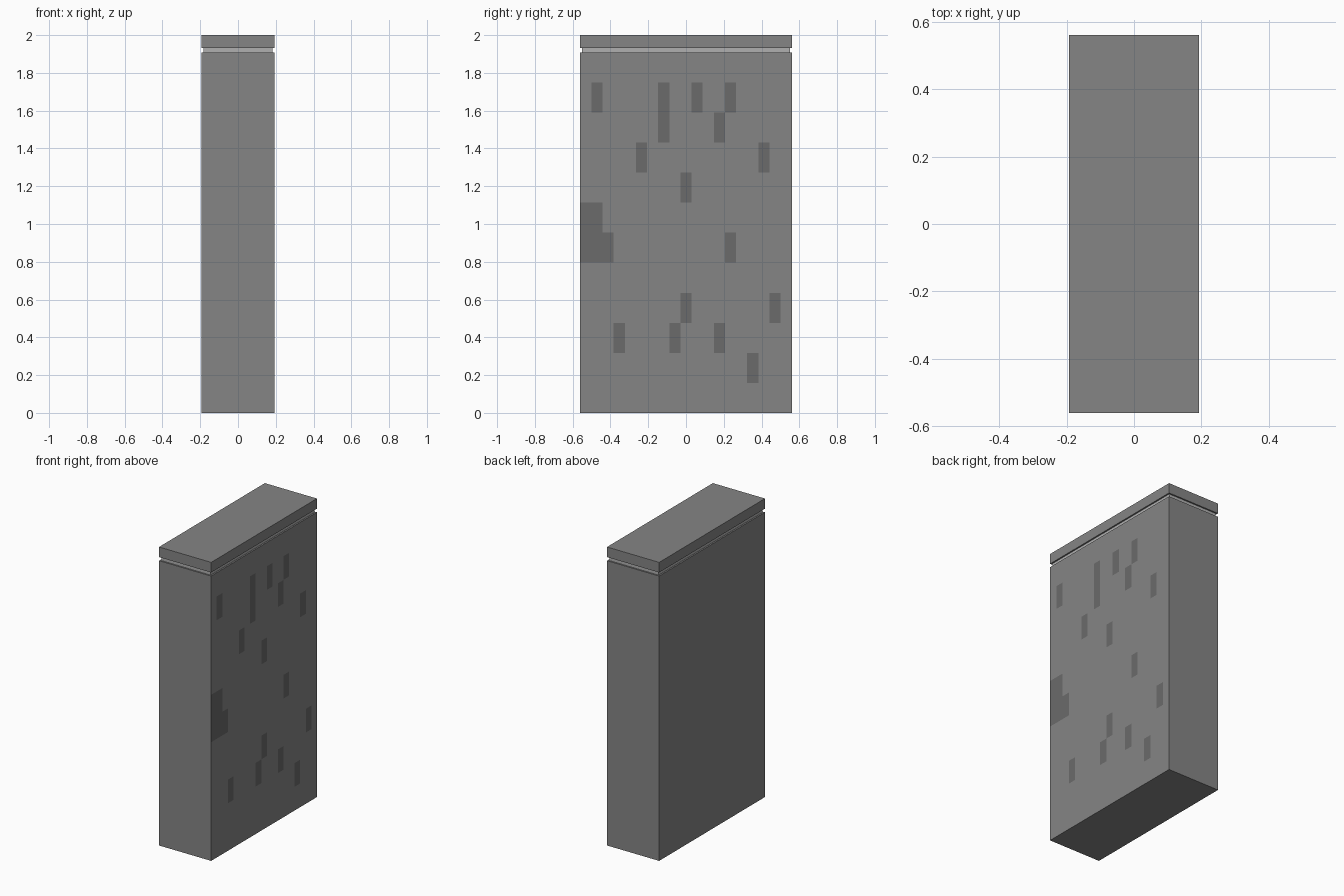
import bpy, bmesh
from mathutils import Vector

if "Cube" in bpy.data.objects:
    bpy.data.objects.remove(bpy.data.objects["Cube"])

HX, HY = 0.193, 0.56          # half depth and half width
BODY_TOP, CAP_BOTTOM, TOP = 1.908, 1.932, 2.0
COLS, ROWS = 19, 12           # window grid on the right side
CW, RH = 2 * HY / COLS, BODY_TOP / ROWS


def material(name, value):
    m = bpy.data.materials.new(name)
    m.diffuse_color = (value, value, value, 1)
    m.use_nodes = True
    m.node_tree.nodes["Principled BSDF"].inputs["Base Color"].default_value = m.diffuse_color
    return m


def box(name, z0, z1, inset, mat):
    bpy.ops.mesh.primitive_cube_add(size=1)
    ob = bpy.context.object
    ob.name = name
    for v in ob.data.vertices:
        v.co = (v.co.x * 2 * (HX - inset), v.co.y * 2 * (HY - inset),
                z0 + (v.co.z + 0.5) * (z1 - z0))
    ob.data.materials.append(mat)
    return ob


wall = material("wall_grey", 0.235)
dark = material("window_grey", 0.145)
light = material("band_grey", 0.434)

# Main block, recessed light band and roof slab
body = box("building_body", 0, BODY_TOP, 0, wall)
box("recessed_band", BODY_TOP, CAP_BOTTOM, 0.01, light)
box("roof_slab", CAP_BOTTOM, TOP, 0, wall)

# Split only the right side of the body into the window grid
body.data.materials.append(dark)
bm = bmesh.new()
bm.from_mesh(body.data)


def side_faces():
    bm.normal_update()
    return [f for f in bm.faces if f.normal.x > 0.9]


def cut(co, no):
    faces = side_faces()
    geom = {g for f in faces for g in (*f.verts, *f.edges, f)}
    bmesh.ops.bisect_plane(bm, geom=list(geom), dist=1e-5,
                           plane_co=Vector(co), plane_no=Vector(no))


for c in range(1, COLS):
    cut((0, -HY + c * CW, 0), (0, 1, 0))
for r in range(1, ROWS):
    cut((0, 0, r * RH), (0, 0, 1))

# Dark windows: row from the bottom -> columns from the front
windows = {10: (1, 7, 10, 13), 9: (7, 12), 8: (5, 16), 7: (9,), 6: (0, 1),
           5: (0, 1, 2, 13), 3: (9, 17), 2: (3, 8, 12), 1: (15,)}
for f in side_faces():
    p = f.calc_center_median()
    if int((p.y + HY) / CW) in windows.get(int(p.z / RH), ()):
        f.material_index = 1
bm.to_mesh(body.data)
bm.free()
